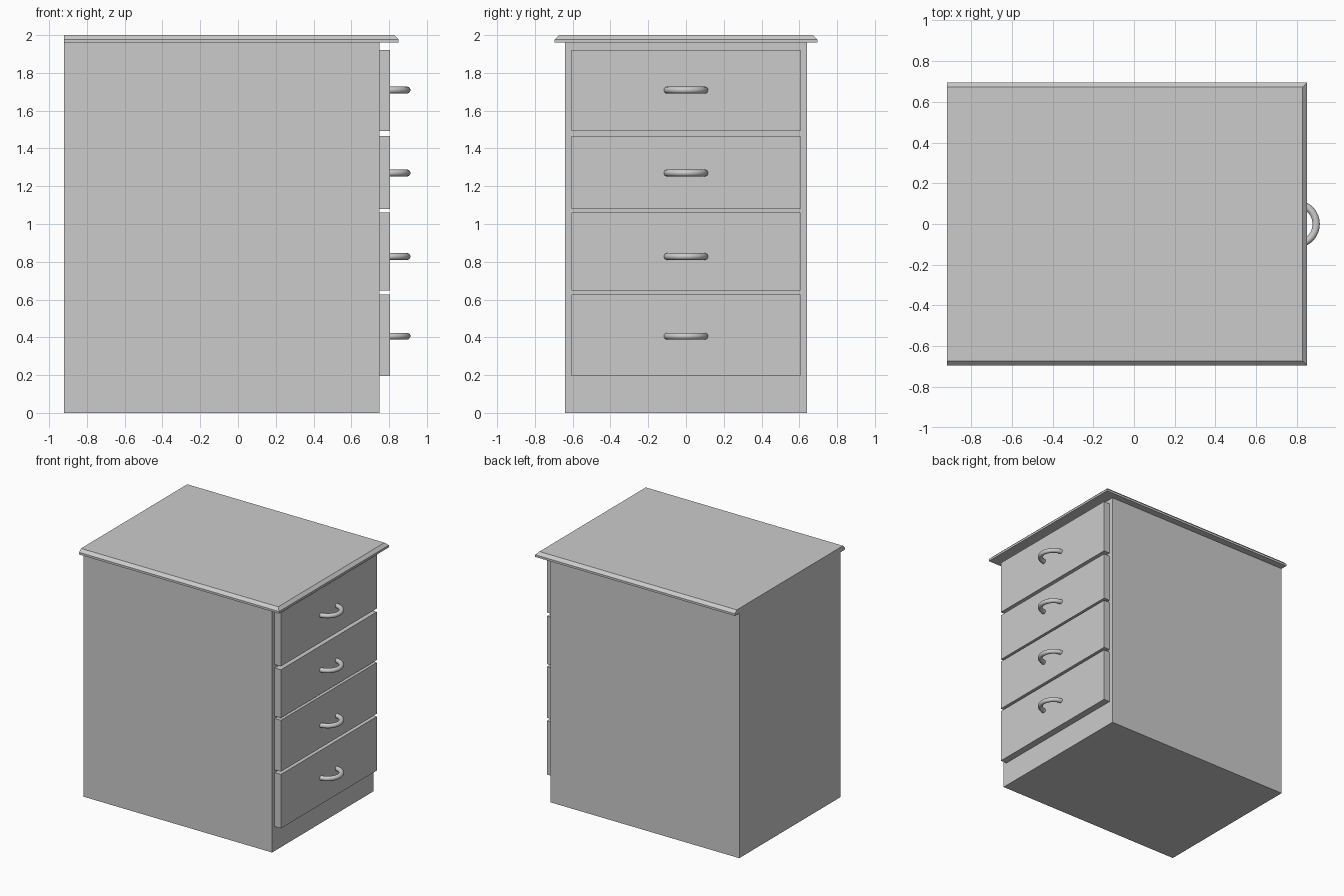
import bpy
import bmesh
from math import pi
from mathutils import Matrix, Vector

old = bpy.data.objects.get("Cube")
if old:
    bpy.data.objects.remove(old, do_unlink=True)

BACK, BODY_FRONT, DRAWER_FRONT, TOP_FRONT = -0.92, 0.75, 0.805, 0.85
TOP_UNDERSIDE, HEIGHT = 1.96, 2.0


def finish(name, bm):
    bmesh.ops.recalc_face_normals(bm, faces=bm.faces)
    mesh = bpy.data.meshes.new(name)
    bm.to_mesh(mesh)
    bm.free()
    obj = bpy.data.objects.new(name, mesh)
    bpy.context.collection.objects.link(obj)
    return obj


def box(x0, x1, half_width, z0, z1):
    bm = bmesh.new()
    centre = Vector(((x0 + x1) / 2, 0, (z0 + z1) / 2))
    size = Vector((x1 - x0, 2 * half_width, z1 - z0))
    bmesh.ops.create_cube(bm, size=1, matrix=Matrix.LocRotScale(centre, None, size))
    return bm


def handle(name, z, radius=0.1, thickness=0.018):
    # Round section swept through a half circle, ends buried in the drawer
    bm = bmesh.new()
    place = Matrix.Translation((0.795, -radius, z)) @ Matrix.Rotation(pi / 2, 4, "Y")
    bmesh.ops.create_circle(bm, cap_ends=True, segments=16, radius=thickness, matrix=place)
    bmesh.ops.spin(bm, geom=bm.verts[:] + bm.edges[:] + bm.faces[:],
                   cent=(0.795, 0, z), axis=(0, 0, 1), angle=pi, steps=24)
    obj = finish(name, bm)
    bpy.ops.object.select_all(action="DESELECT")
    obj.select_set(True)
    bpy.context.view_layer.objects.active = obj
    bpy.ops.object.shade_smooth_by_angle()


# Carcass
finish("cabinet_body", box(BACK, BODY_FRONT, 0.64, 0, TOP_UNDERSIDE))

# Worktop, chamfered on the front and both sides, square at the back
top = box(BACK, TOP_FRONT, 0.695, TOP_UNDERSIDE, HEIGHT)
rim = [e for e in top.edges
       if all(v.co.z > HEIGHT - 0.01 for v in e.verts)
       and any(v.co.x > 0 for v in e.verts)]
bmesh.ops.bevel(top, geom=rim, offset=0.023, segments=1, affect="EDGES")
finish("worktop", top)

# Drawers, bottom to top: lower edge, upper edge, handle height
drawers = [(0.195, 0.627, 0.406), (0.649, 1.06, 0.828),
           (1.079, 1.465, 1.27), (1.492, 1.922, 1.709)]
for i, (low, high, grip) in enumerate(drawers, 1):
    finish(f"drawer_front_{i}", box(BODY_FRONT, DRAWER_FRONT, 0.607, low, high))
    handle(f"drawer_handle_{i}", grip)
